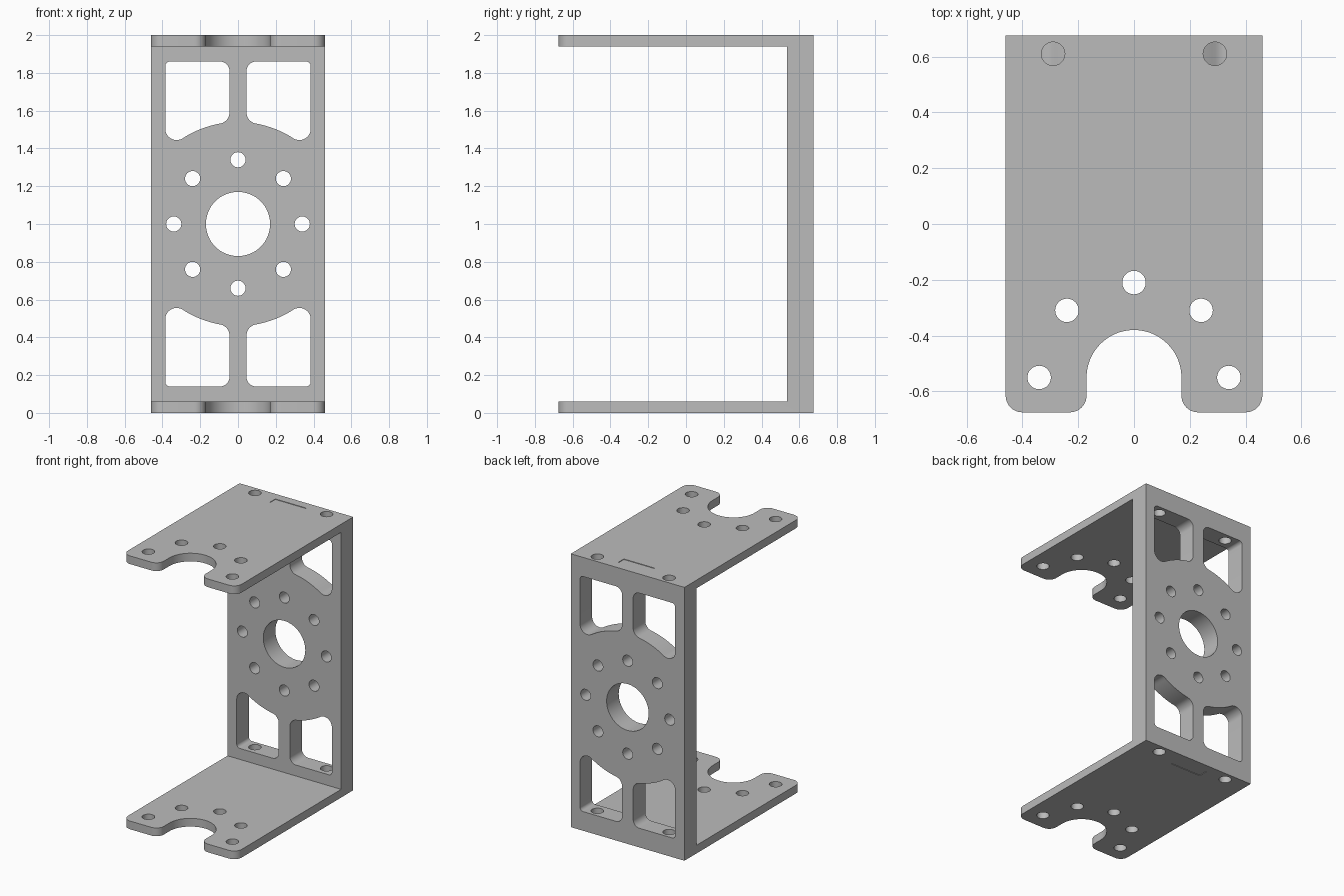
import bpy, bmesh
from math import sin, cos, radians, atan2, degrees, sqrt
from mathutils import Vector

cube = bpy.data.objects.get("Cube")
if cube:
    bpy.data.objects.remove(cube, do_unlink=True)

W, D, H = 0.46, 0.675, 2.0      # half width, half depth, height
PLATE, WALL_Y = 0.06, 0.535     # plate thickness, inner face of the back wall


def arc(cx, cy, r, a0, a1, n=10):
    angles = [radians(a0 + (a1 - a0) * i / n) for i in range(n + 1)]
    return [(cx + r * cos(a), cy + r * sin(a)) for a in angles]


def circle(cx, cy, r, n=48):
    return arc(cx, cy, r, 0, 360, n)[:-1]


def add_prism(bm, pts, axis, lo, hi):
    """Extrude a 2D outline along the given axis."""
    place = {"x": lambda p: (lo, p[0], p[1]),
             "y": lambda p: (p[0], lo, p[1]),
             "z": lambda p: (p[0], p[1], lo)}[axis]
    face = bm.faces.new([bm.verts.new(place(p)) for p in pts])
    out = bmesh.ops.extrude_face_region(bm, geom=[face])
    shift = Vector([hi - lo if a == axis else 0 for a in "xyz"])
    bmesh.ops.translate(bm, vec=shift, verts=[v for v in out["geom"] if isinstance(v, bmesh.types.BMVert)])


def make_object(name, prisms):
    bm = bmesh.new()
    for p in prisms:
        add_prism(bm, *p)
    bmesh.ops.recalc_face_normals(bm, faces=bm.faces)
    mesh = bpy.data.meshes.new(name)
    bm.to_mesh(mesh)
    bm.free()
    obj = bpy.data.objects.new(name, mesh)
    bpy.context.collection.objects.link(obj)
    return obj


def cut(obj, name, prisms):
    cutter = make_object(name, prisms)
    mod = obj.modifiers.new(name, "BOOLEAN")
    mod.operation, mod.solver, mod.object = "DIFFERENCE", "EXACT", cutter
    bpy.context.view_layer.objects.active = obj
    bpy.ops.object.modifier_apply(modifier=name)
    bpy.data.objects.remove(cutter, do_unlink=True)


# C-shaped body: back wall with a plate at top and bottom
profile = [(-D, 0), (D, 0), (D, H), (-D, H), (-D, H - PLATE),
           (WALL_Y, H - PLATE), (WALL_Y, PLATE), (-D, PLATE)]
bracket = make_object("bracket", [(profile, "x", -W, W)])

# Round-ended notch in the front of both plates
notch = arc(0, -0.55, 0.17, 0, 180, 40) + [(-0.17, -0.8), (0.17, -0.8)]
cut(bracket, "notch_cutter", [(notch, "z", -0.1, H + 0.1)])

# Rounded front corners of the prongs
bm = bmesh.new()
bm.from_mesh(bracket.data)
front = [e for e in bm.edges
         if all(v.co.y < -D + 0.001 for v in e.verts)
         and abs(e.verts[0].co.z - e.verts[1].co.z) > 0.03]
bmesh.ops.bevel(bm, geom=front, offset=0.06, segments=10, profile=0.5, affect="EDGES")
bm.to_mesh(bracket.data)
bm.free()

# Wall windows: rounded outlines with one side following a circle about the hub
R, f = 0.54, 0.06
inner, outer = 0.105, 0.325
zi, zo = (sqrt((R + f) ** 2 - x * x) for x in (inner, outer))
ai, ao = degrees(atan2(zi, inner)), degrees(atan2(zo, outer))
window = (arc(0.36, 0.835, 0.025, 0, 90) + arc(0.095, 0.81, 0.05, 90, 180)
          + arc(inner, zi, f, 180, ai + 180) + arc(0, 0, R, ai, ao, 16)[1:-1]
          + arc(outer, zo, f, ao + 180, 360))
wall_cuts = [[(sx * x, 1 + sz * z) for x, z in window] for sx in (1, -1) for sz in (1, -1)]

# Hub hole and the ring of eight bolt holes
wall_cuts.append(circle(0, 1, 0.17, 64))
wall_cuts += [circle(x, z, 0.04) for x, z in arc(0, 1, 0.34, 0, 315, 7)]
cut(bracket, "wall_cutter", [(p, "y", 0.4, 0.8) for p in wall_cuts])

# Plate holes: arc of five around the notch, two at the back into the windows
holes = [(circle(x, y, 0.042), "z", -0.1, H + 0.1) for x, y in arc(0, -0.55, 0.34, 0, 180, 4)]
for x in (-0.29, 0.29):
    holes += [(circle(x, 0.61, 0.042), "z", lo, lo + 0.35) for lo in (-0.1, H - 0.25)]

# Shallow rectangular recess on both outer faces
rect = [(-0.125, 0.54), (0.125, 0.54), (0.125, 0.61), (-0.125, 0.61)]
holes += [(rect, "z", -0.1, 0.004), (rect, "z", H - 0.004, H + 0.1)]
cut(bracket, "plate_cutter", holes)

# Plain grey metal
grey = bpy.data.materials.new("grey_metal")
grey.use_nodes = True
colour = (0.5, 0.5, 0.5, 1)
grey.diffuse_color = colour
grey.node_tree.nodes["Principled BSDF"].inputs["Base Color"].default_value = colour
bracket.data.materials.clear()
bracket.data.materials.append(grey)

bpy.ops.object.select_all(action="DESELECT")
bracket.select_set(True)
bpy.context.view_layer.objects.active = bracket
bpy.ops.object.shade_smooth_by_angle(angle=radians(30))
